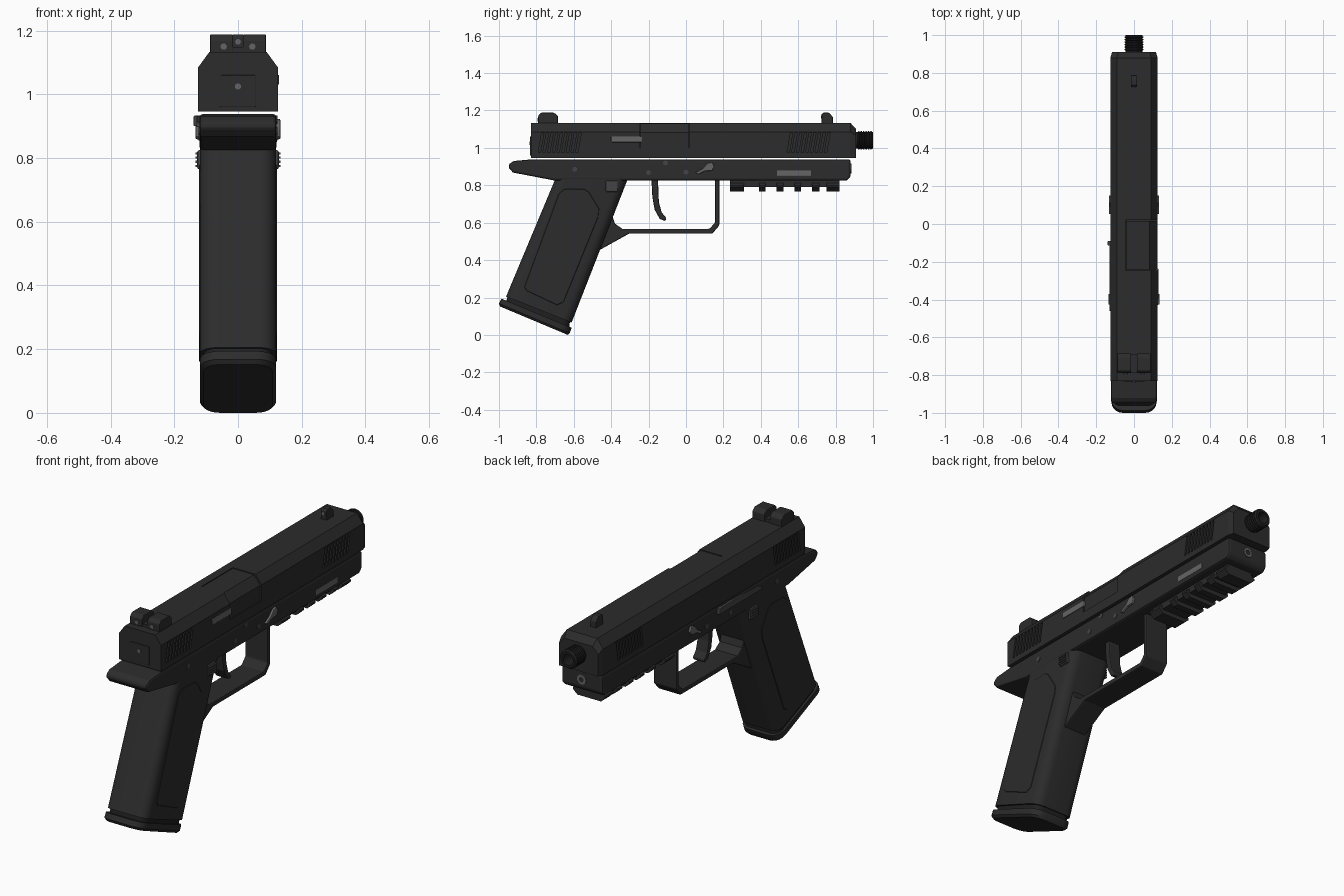
import bpy, bmesh, math
from mathutils import Vector

if "Cube" in bpy.data.objects:
    bpy.data.objects.remove(bpy.data.objects["Cube"])


def material(name, v):
    m = bpy.data.materials.new(name)
    m.diffuse_color = (v, v, v, 1)
    m.use_nodes = True
    m.node_tree.nodes["Principled BSDF"].inputs["Base Color"].default_value = m.diffuse_color
    return m


BLACK = material("matte_black", 0.025)
DARK = material("deep_black", 0.014)
STEEL = material("dark_steel", 0.06)
GREY = material("bare_grey", 0.13)


def finish(name, bm, mat, bevel=0.0, smooth=False, segments=2):
    bmesh.ops.recalc_face_normals(bm, faces=bm.faces)
    me = bpy.data.meshes.new(name)
    bm.to_mesh(me)
    bm.free()
    me.materials.append(mat)
    ob = bpy.data.objects.new(name, me)
    bpy.context.collection.objects.link(ob)
    bpy.ops.object.select_all(action='DESELECT')
    ob.select_set(True)
    bpy.context.view_layer.objects.active = ob
    if bevel:
        b = ob.modifiers.new("bevel", 'BEVEL')
        b.width, b.segments = bevel, segments
        b.limit_method, b.angle_limit = 'ANGLE', math.radians(40)
        bpy.ops.object.modifier_apply(modifier="bevel")
    if smooth:
        bpy.ops.object.shade_smooth_by_angle(angle=math.radians(35))
    return ob


def add_loft(bm, rings):
    rows = [[bm.verts.new(p) for p in r] for r in rings]
    n = len(rows[0])
    for a, b in zip(rows, rows[1:]):
        for i in range(n):
            bm.faces.new((a[i], a[(i + 1) % n], b[(i + 1) % n], b[i]))
    bm.faces.new(rows[0])
    bm.faces.new(rows[-1])


def loft(name, rings, mat, **kw):
    bm = bmesh.new()
    add_loft(bm, rings)
    return finish(name, bm, mat, **kw)


def side_rings(profile, x0, x1):
    return [[(x, y, z) for y, z in profile] for x in (x0, x1)]


def prism(name, profile, x0, x1, mat, **kw):
    # side profile (y, z) extruded across x
    return loft(name, side_rings(profile, x0, x1), mat, **kw)


def rect(y0, y1, z0, z1):
    return [(y0, z0), (y1, z0), (y1, z1), (y0, z1)]


def disc(y, z, r, n=16):
    return [(y + r * math.cos(2 * math.pi * i / n), z + r * math.sin(2 * math.pi * i / n)) for i in range(n)]


def lathe_y(name, steps, x, z, mat, n=24):
    # rings of (y, radius) around an axis along y
    return loft(name, [[(x + px, y, z + pz) for px, pz in disc(0, 0, r, n)] for y, r in steps], mat, smooth=True)


def cut(ob, solids):
    bm = bmesh.new()
    for s in solids:
        add_loft(bm, s)
    tool = finish("cutter", bm, ob.data.materials[0])
    tool.hide_render = True
    bpy.context.view_layer.objects.active = ob
    m = ob.modifiers.new("cut", 'BOOLEAN')
    m.object, m.operation, m.solver = tool, 'DIFFERENCE', 'EXACT'
    bpy.ops.object.modifier_apply(modifier="cut")
    bpy.data.objects.remove(tool)


# slide: chamfered section with a softened nose
section = [(-.125, .946), (.125, .946), (.125, 1.085), (.09, 1.133), (-.09, 1.133), (-.125, 1.085)]
nose = [(x * .93, min(z, 1.1 if abs(x) < .1 else 1.065)) for x, z in section]
slide = loft("slide", [[(x, -.83, z) for x, z in section],
                       [(x, .88, z) for x, z in section],
                       [(x, .91, z) for x, z in nose]], BLACK)

# slanted grip grooves on both sides, and the ejection port
solids = []
for start in (-.79, .54):
    for i in range(9):
        y = start + i * .025
        slot = [(y, .975), (y + .012, .975), (y + .03, 1.08), (y + .018, 1.08)]
        for s in (-1, 1):
            solids.append(side_rings(slot, s * .115, s * .14))
solids.append(side_rings(rect(-.245, .02, 1.0, 1.2), -.045, .2))
cut(slide, solids)

hood = [(-.043, .99), (.119, .99), (.119, 1.083), (.082, 1.13), (-.043, 1.13)]
loft("chamber_hood", [[(x, y, z) for x, z in hood] for y in (-.242, .017)], BLACK)
prism("extractor", rect(-.40, -.235, 1.03, 1.062), .11, .129, GREY, bevel=.004)

# rear plate
prism("rear_plate", rect(-.835, -.82, .96, 1.06), -.057, .057, BLACK, bevel=.003)
lathe_y("rear_plate_pin", [(-.838, .01), (-.82, .01)], 0, 1.025, GREY, 12)

# sights with dots
for s, side in ((-1, "left"), (1, "right")):
    prism("rear_sight_" + side, [(-.79, 1.125), (-.685, 1.125), (-.685, 1.17), (-.705, 1.188), (-.775, 1.188), (-.79, 1.172)],
          s * .015, s * .088, BLACK, bevel=.004)
    lathe_y("rear_sight_dot_" + side, [(-.794, .01), (-.78, .01)], s * .045, 1.15, GREY, 12)
prism("rear_sight_base", rect(-.785, -.69, 1.12, 1.148), -.088, .088, BLACK)
prism("front_sight", [(.725, 1.125), (.785, 1.125), (.785, 1.165), (.765, 1.188), (.735, 1.188), (.725, 1.18)],
      -.017, .017, BLACK, bevel=.003)
lathe_y("front_sight_dot", [(.721, .009), (.73, .009)], 0, 1.165, GREY, 12)

# threaded barrel end with open bore
steps = [(.86, .044), (.915, .044)]
for i in range(6):
    y = .918 + i * .013
    steps += [(y, .044), (y + .004, .05), (y + .008, .05), (y + .012, .044)]
steps += [(.997, .046), (1.0, .043), (1.0, .03), (.92, .03)]
lathe_y("barrel", steps, 0, 1.04, DARK)

# frame with tail
prism("frame", [(-.945, .915), (-.95, .895), (-.925, .868), (-.70, .825), (.86, .825), (.88, .845),
                (.88, .938), (-.83, .938), (-.92, .93)], -.121, .121, BLACK, bevel=.014)
lathe_y("guide_rod_screw", [(.87, .026), (.885, .026), (.885, .013), (.878, .013)], 0, .89, GREY)

# accessory rail
prism("rail_bar", rect(.235, .82, .79, .84), -.075, .075, BLACK)
for i, (a, b) in enumerate([(.235, .31), (.39, .425), (.485, .52), (.58, .615), (.675, .715), (.75, .82)]):
    loft("rail_tooth_%d" % i, [[(x, y, z) for x, z in
         [(-.07, .767), (.07, .767), (.095, .79), (.095, .8), (.07, .815), (-.07, .815), (-.095, .8), (-.095, .79)]]
         for y in (a, b)], BLACK)


def grip_ring(back, front, hx, r, n=5):
    # rounded rectangle between a back point and a front point
    b, f = Vector(back), Vector(front)
    mid, d, h = (b + f) / 2, (f - b).normalized(), (f - b).length / 2
    ring = []
    for k, (sx, sy) in enumerate([(1, 1), (-1, 1), (-1, -1), (1, -1)]):
        for i in range(n + 1):
            a = math.pi / 2 * (k + i / n)
            p = mid + d * (sy * (h - r) + r * math.sin(a))
            ring.append((sx * (hx - r) + r * math.cos(a), p.x, p.y))
    return ring


# grip, seam and base plate
loft("grip", [grip_ring((-.962, .205), (-.612, .065), .12, .05),
              grip_ring((-.692, .85), (-.305, .85), .12, .05)], BLACK, smooth=True)
loft("magazine_neck", [grip_ring((-.965, .165), (-.625, .03), .108, .045),
                       grip_ring((-.95, .22), (-.62, .08), .108, .045)], DARK, smooth=True)
loft("base_plate", [grip_ring((-.994, .152), (-.632, .0), .108, .055),
                    grip_ring((-1.0, .168), (-.622, .009), .119, .06),
                    grip_ring((-.987, .194), (-.611, .038), .119, .06)], BLACK, smooth=True)
panel = [(-.865, .255), (-.85, .235), (-.69, .16), (-.655, .175), (-.47, .63), (-.465, .675),
         (-.52, .765), (-.545, .78), (-.65, .78), (-.68, .755)]

# trigger guard and trigger
prism("trigger_guard", [(.178, .835), (.178, .585), (.14, .541), (-.305, .541), (-.46, .455), (-.52, .5),
                        (-.44, .68), (-.395, .64), (-.38, .595), (-.34, .567), (.125, .567),
                        (.155, .6), (.155, .835)], -.068, .068, BLACK, bevel=.006)
prism("trigger", [(-.185, .835), (-.18, .74), (-.168, .67), (-.14, .62), (-.11, .608), (-.105, .625),
                  (-.13, .655), (-.145, .71), (-.15, .835)], -.035, .035, BLACK, bevel=.006)

# side details on both faces
lever = [(.05, .867), (.065, .858), (.1, .876), (.14, .878), (.152, .9), (.14, .924), (.115, .918), (.09, .89)]
for s, side in ((-1, "left"), (1, "right")):
    prism("grip_panel_" + side, panel, s * .11, s * .1225, BLACK, bevel=.002, segments=1)
    prism("takedown_lever_" + side, lever, s * .115, s * .133, GREY, bevel=.004)
    prism("magazine_button_" + side, rect(-.43, -.365, .765, .825), s * .11, s * .128, STEEL, bevel=.006)
    for i in range(4):
        z = .772 + i * .013
        prism("button_ridge_%s_%d" % (side, i), rect(-.425, -.37, z, z + .007), s * .12, s * .134, STEEL)
    for i, (y, z) in enumerate([(-.595, .885), (-.2, .868), (-.11, .92), (0, .87)]):
        prism("pin_%s_%d" % (side, i), disc(y, z, .013), s * .11, s * .124, STEEL, smooth=True)

# slide release on the left, number plate on the right
prism("slide_release", [(-.46, .897), (-.12, .897), (-.09, .905), (-.09, .93), (-.2, .932), (-.44, .915), (-.46, .91)],
      -.115, -.131, STEEL, bevel=.003)
prism("slide_release_tab", rect(-.115, -.09, .9, .933), -.12, -.139, STEEL, bevel=.003)
prism("number_plate", rect(.485, .67, .849, .88), .115, .123, GREY, bevel=.003)
